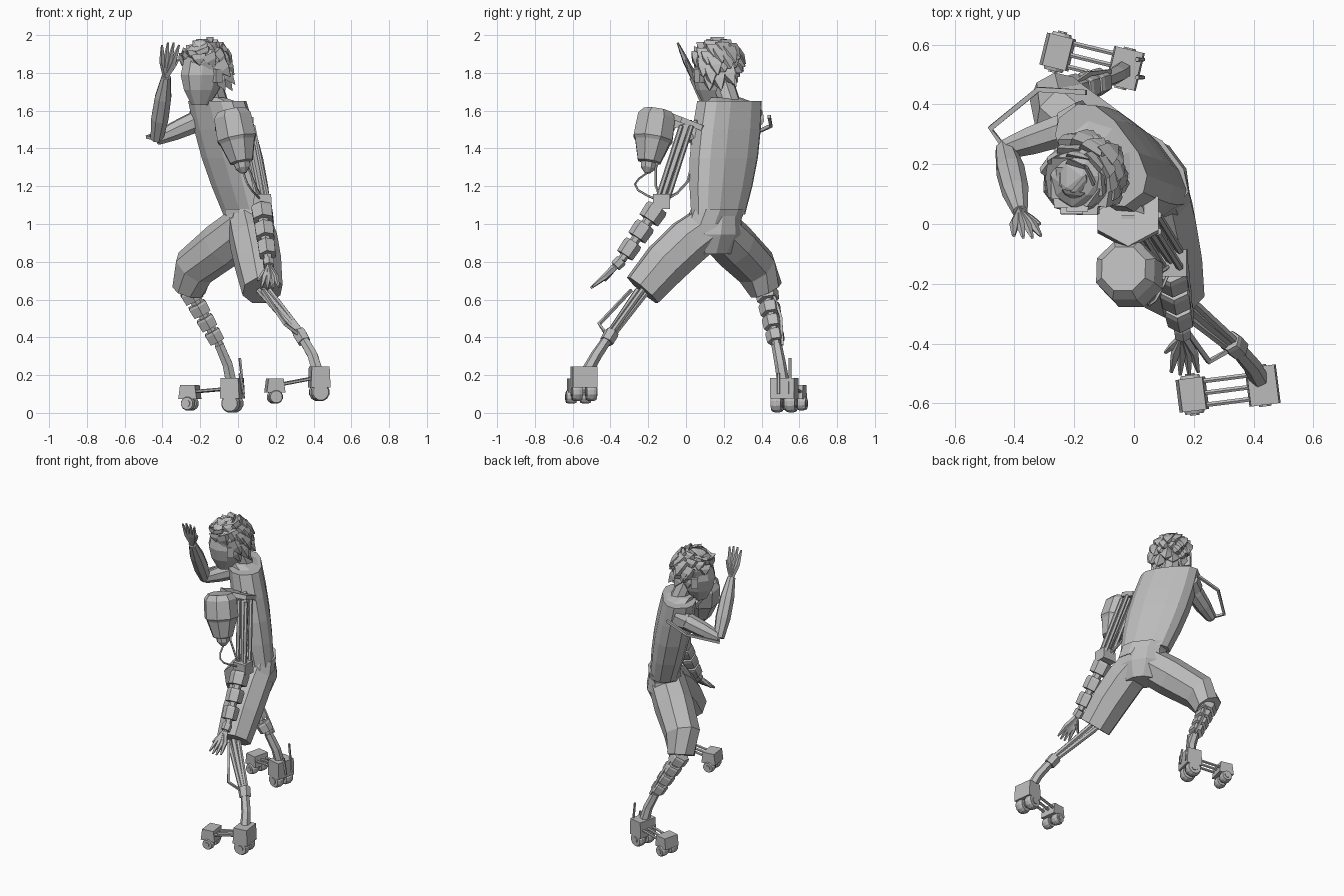
import bpy, bmesh, math, random
from mathutils import Vector, Matrix

random.seed(4)
if "Cube" in bpy.data.objects:
    bpy.data.objects.remove(bpy.data.objects["Cube"])

tone = (.5, .5, .5, 1)
grey = bpy.data.materials.new("plain grey")
grey.use_nodes = True
grey.diffuse_color = tone
grey.node_tree.nodes["Principled BSDF"].inputs["Base Color"].default_value = tone


def at(x, y, z):
    return Vector((x, y, z))


# The trunk and head are turned about the vertical
facing = .64
backward = at(math.cos(facing), math.sin(facing), 0)
rightward = at(-math.sin(facing), math.cos(facing), 0)


def finish(name, bm):
    bmesh.ops.recalc_face_normals(bm, faces=bm.faces)
    mesh = bpy.data.meshes.new(name)
    bm.to_mesh(mesh)
    bm.free()
    mesh.materials.append(grey)
    part = bpy.data.objects.new(name, mesh)
    bpy.context.collection.objects.link(part)


def path(start, end, steps, bow=at(0, 0, 0)):
    """Evenly spaced points from start to end, pushed sideways in the middle."""
    return [start.lerp(end, i / steps) + bow * math.sin(math.pi * i / steps) for i in range(steps + 1)]


def skin(bm, points, radii, sides=6, squash=1, level=False, power=1):
    """Join rings along the points; level rings lie flat, others follow the path."""
    whole = (points[-1] - points[0]).normalized()
    reference = at(0, 0, 1) if abs(whole.z) < .75 else at(0, 1, 0)
    rings = []
    for i, (point, radius) in enumerate(zip(points, radii)):
        u, v = backward, rightward
        if not level:
            along = (points[min(i + 1, len(points) - 1)] - points[max(i - 1, 0)]).normalized()
            u = reference.cross(along).normalized()
            v = along.cross(u)
        ring = []
        for k in range(sides):
            angle = math.tau * (k + .5) / sides
            c, s = (math.copysign(abs(f(angle)) ** power, f(angle)) for f in (math.cos, math.sin))
            ring.append(bm.verts.new(point + (u * c + v * s * squash) * radius))
        rings.append(ring)
    for lower, upper in zip(rings, rings[1:]):
        for k in range(sides):
            bm.faces.new((lower[k - 1], lower[k], upper[k], upper[k - 1]))
    bm.faces.new(rings[0])
    bm.faces.new(rings[-1])


def loft(name, points, radii, **shape):
    bm = bmesh.new()
    skin(bm, points, radii, **shape)
    finish(name, bm)


def tube(name, points, start, end=None, bulge=0, **shape):
    """Loft whose radius runs from start to end and swells in the middle."""
    end = start if end is None else end
    last = len(points) - 1
    radii = [start + (end - start) * i / last + bulge * math.sin(math.pi * i / last) for i in range(last + 1)]
    loft(name, points, radii, **shape)


def box(name, centre, size, yaw=0, top=1):
    bm = bmesh.new()
    bmesh.ops.create_cube(bm, size=1)
    for vert in bm.verts:
        if vert.co.z > 0:
            vert.co.x *= top
    bm.transform(Matrix.Translation(centre) @ Matrix.Rotation(yaw, 4, 'Z') @ Matrix.Diagonal((*size, 1)))
    finish(name, bm)


def armour(name, start, end, count, first, final):
    """Chunky rings threaded on a thin core."""
    bm = bmesh.new()
    skin(bm, [start, end], [first / 2, final / 2])
    for i in range(count):
        p, q = start.lerp(end, i / count), start.lerp(end, (i + .75) / count)
        r = first + (final - first) * i / count
        skin(bm, [p, p.lerp(q, .2), q], [r * .9, r, r * .95])
    finish(name, bm)


def hand(name, wrist, knuckles, tips, thumb):
    """Flat palm with four spread fingers and a thumb."""
    bm = bmesh.new()
    for finger in (-1.5, -.5, .5, 1.5):
        root = knuckles + at(finger * .02, 0, 0)
        tip = tips + at(finger * .03, 0, 0) - (tips - knuckles) * finger ** 2 * .06
        skin(bm, [wrist, root, root.lerp(tip, .5), tip], [.018, .017, .012, .006], sides=5)
    skin(bm, [wrist, wrist.lerp(thumb, .6), thumb], [.015, .013, .006], sides=5)
    finish(name, bm)


# Joints of the pose
waist, collar, hip = at(.05, .17, 1.05), at(-.11, .23, 1.65), at(.06, .14, 1)
front_hem, front_shin, front_heel = at(.13, -.23, .65), at(.34, -.41, .4), at(.43, -.54, .19)
rear_knee, rear_hem = at(-.23, .37, .77), at(-.26, .425, .65)
rear_shin, rear_heel = at(-.1, .48, .36), at(-.03, .52, .13)
right_shoulder, right_elbow, right_wrist = at(-.16, .34, 1.57), at(-.43, .25, 1.45), at(-.38, .04, 1.78)
left_shoulder, left_elbow, left_wrist = at(.05, 0, 1.52), at(.13, -.13, 1.12), at(.16, -.34, .81)
plate, scalp = at(-.02, .03, 1.53), at(-.175, .16, 1.865)

# Torso, waist and neck
tube("shirt", path(waist, collar, 4), .09, .108, .015, sides=12, squash=1.75, level=True, power=.75)
tube("collar", [collar, collar + at(-.03, -.02, .02)], .09, .06, sides=8, squash=1.4, level=True)
tube("waistband", [hip, waist + at(0, 0, .03)], .105, sides=10, squash=1.45, level=True, power=.8)
tube("neck", [collar, scalp], .06, sides=8, level=True)

# Short trousers
tube("hips", path(hip - at(0, 0, .16), waist, 2), .08, .1, .03, sides=10, squash=1.3, level=True)
tube("front_trouser_leg", path(hip, front_hem, 3, at(0, 0, .03)), .12, .11, .015, sides=8)
tube("rear_trouser_leg", [hip, hip.lerp(rear_knee, .5), rear_knee, rear_hem], .12, .09, .02, sides=8)

# Head, ears and spiky hair
tube("head", path(scalp - backward * .03 - at(0, 0, .235), scalp + at(0, 0, .08), 4), .05, .08, .06,
     sides=10, squash=.9, level=True)
for side in (-1, 1):
    box("ear", scalp + rightward * side * .11 - at(0, 0, .08), (.045, .035, .07), facing)
bm = bmesh.new()
size = at(.12, .125, .11)
bmesh.ops.create_icosphere(bm, subdivisions=2, radius=1,
                           matrix=Matrix.Translation(scalp) @ Matrix.Diagonal((*size, 1)))
spikes = 70
for i in range(spikes):
    height = 1 - (2 * i + 1) / spikes
    turn, reach = i * 2.4, math.sqrt(1 - height ** 2)
    out = at(reach * math.cos(turn), reach * math.sin(turn), height)
    on_face = out.dot(backward) < .1 and height < .1
    if on_face or height < -.9:
        continue
    root = scalp + out * size * .8
    droop = (backward * .03 - at(0, 0, .07)) * random.uniform(.3, 1.2)
    tip = scalp + out * size * random.uniform(1.05, 1.25) + droop
    tip.z = min(tip.z, 2)
    skin(bm, [root, root.lerp(tip, .5), tip], [.055, .04, .002], sides=4)
finish("hair", bm)

# Raised right arm with its outer brace
tube("right_sleeve", [right_shoulder, right_shoulder.lerp(right_elbow, .25)], .08, .065, sides=8)
tube("right_upper_arm", path(right_shoulder, right_elbow, 3), .055, .035, .01, sides=8)
tube("right_forearm", path(right_elbow, right_wrist, 3), .035, .026, .02, sides=8)
knuckles = right_wrist + at(.01, -.04, .08)
hand("right_hand", right_wrist, knuckles, knuckles + at(.015, -.045, .1), knuckles + at(.055, 0, .01))
bend = at(-.48, .32, 1.46)
tube("right_arm_brace", [right_shoulder + at(0, .1, 0), at(-.32, .45, 1.52), bend, right_elbow], .012, sides=4)

# Shoulder plate and canister
tilt = at(0, .011, .028)
tube("shoulder_plate", [plate - tilt / 2, plate + tilt / 2], .118)
tube("shoulder_socket", [plate + at(.02, .03, -.08), plate], .05, .06, sides=8)
lid, nozzle = at(-.035, -.15, 1.6), at(.03, -.205, 1.27)
profile = {0: .08, .1: .107, .45: .112, .5: .1, .82: .065, .84: .045, .92: .04, 1: .015}
loft("canister", [lid.lerp(nozzle, t) for t in profile], profile.values(), sides=8)
tube("canister_bracket", [plate, lid.lerp(nozzle, .2)], .03, sides=4)

# Mechanical left arm with struts and cables
for dx in (-.025, .03):
    for dy in (-.025, .03):
        offset = at(dx, dy, 0)
        tube("upper_arm_strut", [left_shoulder + offset, left_elbow + offset], .013)
tube("upper_arm_piston", path(left_shoulder, left_elbow, 2), .03, .015)
box("elbow", left_elbow, (.1, .09, .08), top=.9)
tube("canister_cable", path(nozzle, left_elbow, 5, at(-.02, -.1, 0)), .006, sides=5)
tube("inner_cable", path(plate + at(.05, 0, -.1), left_elbow, 4, at(0, .06, -.05)), .008, sides=5)
tube("upper_cable", path(plate - at(0, .08, 0), left_elbow, 4, at(0, -.07, -.03)), .007, sides=5)
armour("left_forearm", left_elbow - at(.005, .02, .03), left_wrist, 3, .062, .046)
knuckles = left_wrist + at(.01, -.09, -.09)
armour("left_wrist", left_wrist, left_wrist.lerp(knuckles, .5), 1, .032, .03)
hand("left_hand", left_wrist.lerp(knuckles, .4), knuckles, knuckles + at(0, -.075, -.06), knuckles - at(.065, 0, .02))

# Front shin: parallel rods, knuckle and ankle
for angle in (0, 2, 4):
    offset = at(math.cos(angle), math.sin(angle), 0) * .035
    tube("front_shin_rod", [front_hem + offset, front_shin + offset / 2], .015)
tube("front_shin_core", [front_hem, front_shin], .02)
tube("front_shin_brace", [front_hem - at(0, .06, 0), at(.25, -.46, .47), front_shin], .011, sides=4)
armour("front_shin_joint", front_shin - at(.02, -.02, -.03), front_shin + at(.02, -.02, -.04), 1, .04, .04)
tube("front_ankle", path(front_shin, front_heel, 2, at(.01, 0, .01)), .028, .033)

# Rear shin: armoured segments, ankle and heel antennas
armour("rear_shin", rear_hem, rear_shin, 4, .062, .045)
tube("rear_ankle", path(rear_shin, rear_heel, 2, at(.01, 0, .01)), .028, .033)
tube("rear_shin_brace", path(rear_hem + at(.04, .03, 0), rear_shin + at(.02, .03, 0), 2, at(0, .02, 0)), .01, sides=4)
for side in (-1, 1):
    foot_of_rod = rear_heel + at(.06, side * .03, -.03)
    tube("heel_antenna", [foot_of_rod, foot_of_rod + at(-.02, 0, .15 + side * .04)], .008, sides=5)


# Wheeled feet
def foot(name, heel, toe):
    along = heel - toe
    yaw = math.atan2(along.y, along.x)
    across = at(-math.sin(yaw), math.cos(yaw), 0)
    box(name + "_heel", heel, (.105, .13, .11), yaw, .9)
    box(name + "_toe", toe, (.1, .11, .075), yaw, .8)
    for shift in (-.04, 0, .04):
        tube(name + "_bar", [heel + across * shift, toe + across * shift], .009)
    for block, drop, radius in ((heel, .08, .05), (toe, .06, .038)):
        for side in (-1, 1):
            centre = block + across * side * .038 - at(0, 0, drop)
            half = across * .027
            tube(name + "_wheel", path(centre - half, centre + half, 3), radius * .85, None, radius * .17, sides=12)
            tube(name + "_hub", [centre - half * 1.2, centre + half * 1.2], radius * .45, sides=8)


foot("rear_foot", rear_heel, at(-.255, .575, .11))
foot("front_foot", front_heel, at(.195, -.57, .145))
